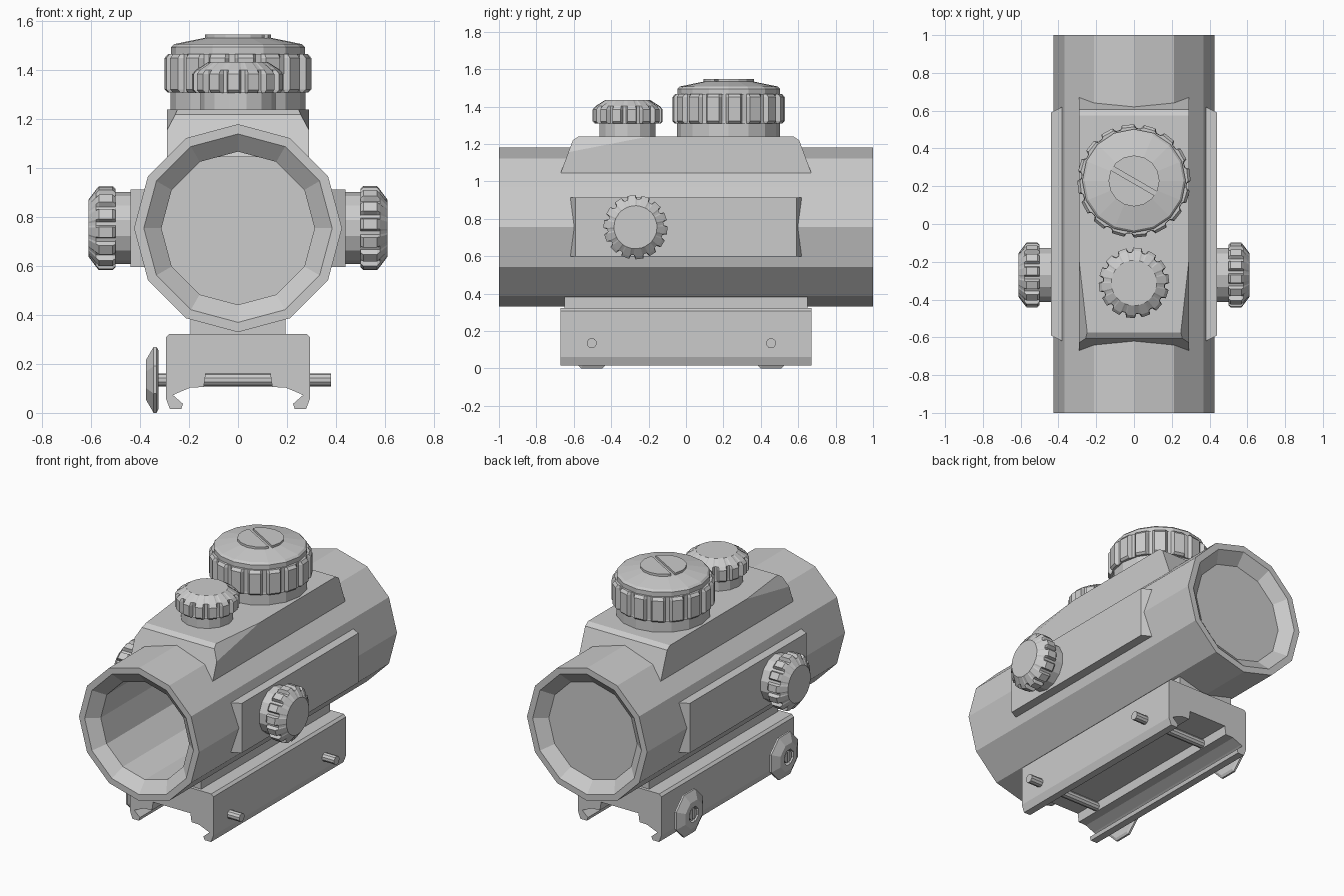
import bpy, bmesh
from math import sin, cos, pi, radians
from mathutils import Matrix, Vector

if "Cube" in bpy.data.objects:
    bpy.data.objects.remove(bpy.data.objects["Cube"])


def finish(name, bm):
    bmesh.ops.recalc_face_normals(bm, faces=bm.faces)
    me = bpy.data.meshes.new(name)
    bm.to_mesh(me)
    bm.free()
    ob = bpy.data.objects.new(name, me)
    bpy.context.collection.objects.link(ob)
    return ob


def cut(bm, co, no):
    # slice a closed mesh, remove the side the normal points to, and cap it
    bmesh.ops.bisect_plane(bm, geom=bm.verts[:] + bm.edges[:] + bm.faces[:], dist=1e-5,
                           plane_co=Vector(co), plane_no=Vector(no), clear_outer=True)
    bmesh.ops.holes_fill(bm, edges=bm.edges[:], sides=0)


def lathe(name, rows, n, mat, closed=False, offset=0.0, cuts=()):
    # rows are (radius, height[, groove depth]); grooves notch the ring n times
    grooved = any(len(r) > 2 for r in rows)
    steps = [(0.0, 0), (0.55, 0), (0.67, 1), (0.88, 1)] if grooved else [(0.0, 0)]
    bm = bmesh.new()
    rings = []
    for row in rows:
        depth = row[2] if len(row) > 2 else 0
        ring = []
        for i in range(n):
            for frac, low in steps:
                a = 2 * pi * (i + frac + offset) / n
                r = row[0] - depth * low
                ring.append(bm.verts.new((r * cos(a), r * sin(a), row[1])))
        rings.append(ring)
    pairs = list(zip(rings, rings[1:])) + ([(rings[-1], rings[0])] if closed else [])
    for a, b in pairs:
        for i in range(len(a)):
            j = (i + 1) % len(a)
            bm.faces.new((a[i], a[j], b[j], b[i]))
    if not closed:
        bm.faces.new(rings[0])
        bm.faces.new(rings[-1])
    for co, no in cuts:
        cut(bm, co, no)
    bm.transform(mat)
    return finish(name, bm)


def prism(name, pts, place, lo, hi, cuts=()):
    # extrude a 2D outline; place(u, v, w) maps it into the scene
    bm = bmesh.new()
    a, b = [[bm.verts.new(place(u, v, w)) for u, v in pts] for w in (lo, hi)]
    bm.faces.new(a)
    bm.faces.new(b)
    for i in range(len(a)):
        j = (i + 1) % len(a)
        bm.faces.new((a[i], a[j], b[j], b[i]))
    bmesh.ops.recalc_face_normals(bm, faces=bm.faces)
    for co, no in cuts:
        cut(bm, co, no)
    return finish(name, bm)


def along_y(u, v, w):
    return (u, w, v)


def at(x, y, z, axis='Z', deg=0):
    return Matrix.Translation((x, y, z)) @ Matrix.Rotation(radians(deg), 4, axis)


# Twelve-sided hollow tube with bevelled rims, and rear lens
tube_mat = at(0, 0, 0.755, 'X', -90)
lathe("tube", [(0.425, -1), (0.385, -1), (0.313, -0.94), (0.313, 0.94), (0.385, 1), (0.425, 1)],
      12, tube_mat, closed=True)
lathe("rear_lens", [(0.315, 0.925), (0.315, 0.94)], 12, tube_mat)

# Top housing with tapering chamfers on the front corners
p1, p2, p3 = Vector((0.29, -0.2, 1.24)), Vector((0.29, -0.635, 1.155)), Vector((0.245, -0.6, 1.24))
n = (p2 - p1).cross(p3 - p1)
n = n if n.x > 0 else -n
prism("top_housing",
      [(-0.67, 1.045), (-0.605, 1.22), (-0.575, 1.24), (0.575, 1.24), (0.605, 1.22), (0.67, 1.045)],
      lambda u, v, w: (w, u, v), -0.29, 0.29,
      cuts=[(p1, n), ((-p1.x, p1.y, p1.z), (-n.x, n.y, n.z))])

# Side panels and side knobs, mirrored
for s, side in ((1, "right"), (-1, "left")):
    prism("side_panel_" + side,
          [(0.34, -0.62), (0.38, -0.62), (0.44, -0.59), (0.44, 0.59), (0.38, 0.62), (0.34, 0.62)],
          lambda u, v, w: (s * u, v, w), 0.597, 0.914)
    m = at(0, -0.27, 0.755, 'Y', 90 * s)
    lathe("side_knob_neck_" + side, [(0.147, 0.4), (0.147, 0.52)], 14, m)
    lathe("side_knob_" + side,
          [(0.16, 0.5, 0.01), (0.172, 0.512, 0.022), (0.172, 0.568, 0.022),
           (0.158, 0.58, 0.008), (0.115, 0.612)], 14, m)

# Small front turret
m = at(0, -0.312, 0)
lathe("small_turret_neck", [(0.153, 1.2), (0.153, 1.32)], 14, m)
lathe("small_turret_knob",
      [(0.175, 1.308, 0.01), (0.187, 1.32, 0.024), (0.187, 1.385, 0.024),
       (0.172, 1.402, 0.009), (0.12, 1.435)], 14, m)

# Large rear turret with slotted disc
m = at(0, 0.228, 0)
lathe("large_turret_neck", [(0.275, 1.2), (0.275, 1.33)], 16, m)
lathe("large_turret_knob",
      [(0.288, 1.31, 0.008), (0.3, 1.322, 0.022), (0.3, 1.45, 0.022), (0.286, 1.467, 0.008)], 16, m)
lathe("large_turret_cap", [(0.274, 1.46), (0.274, 1.495), (0.262, 1.507), (0.135, 1.533)], 16, m)
for s in (1, -1):
    d = Vector((sin(radians(30)), cos(radians(30)), 0)) * s
    lathe("turret_disc_half", [(0.135, 1.525), (0.135, 1.547)], 16, m, cuts=[(d * 0.012, -d)])

# Mount: riser plate and rail clamp
prism("mount_riser", [(-0.195, 0.3), (0.195, 0.3), (0.195, 0.41), (-0.195, 0.41)],
      along_y, -0.65, 0.65)
half = [(0.28, 0.323), (0.295, 0.308), (0.295, 0.06), (0.278, 0.015), (0.232, 0.015), (0.225, 0.037),
        (0.265, 0.072), (0.255, 0.078), (0.195, 0.103), (0.14, 0.106), (0.132, 0.16)]
prism("rail_clamp", half + [(-x, z) for x, z in reversed(half)], along_y, -0.67, 0.67)

# Cross bolts with octagonal slotted nuts
for y in (-0.504, 0.455):
    lathe("cross_bolt", [(0.027, -0.36), (0.027, 0.38)], 10, at(0, y, 0.135, 'Y', 90))
    m = at(-0.325, y, 0.135, 'Y', -90)
    lathe("clamp_nut", [(0.13, 0), (0.146, 0.008), (0.146, 0.02), (0.09, 0.05), (0.05, 0.05), (0.045, 0.02)],
          8, m, offset=0.5)
    for s in (1, -1):
        lathe("bolt_head_half", [(0.038, 0.015), (0.038, 0.045)], 10, m,
              cuts=[((0, 0.008 * s, 0), (0, -s, 0))])
